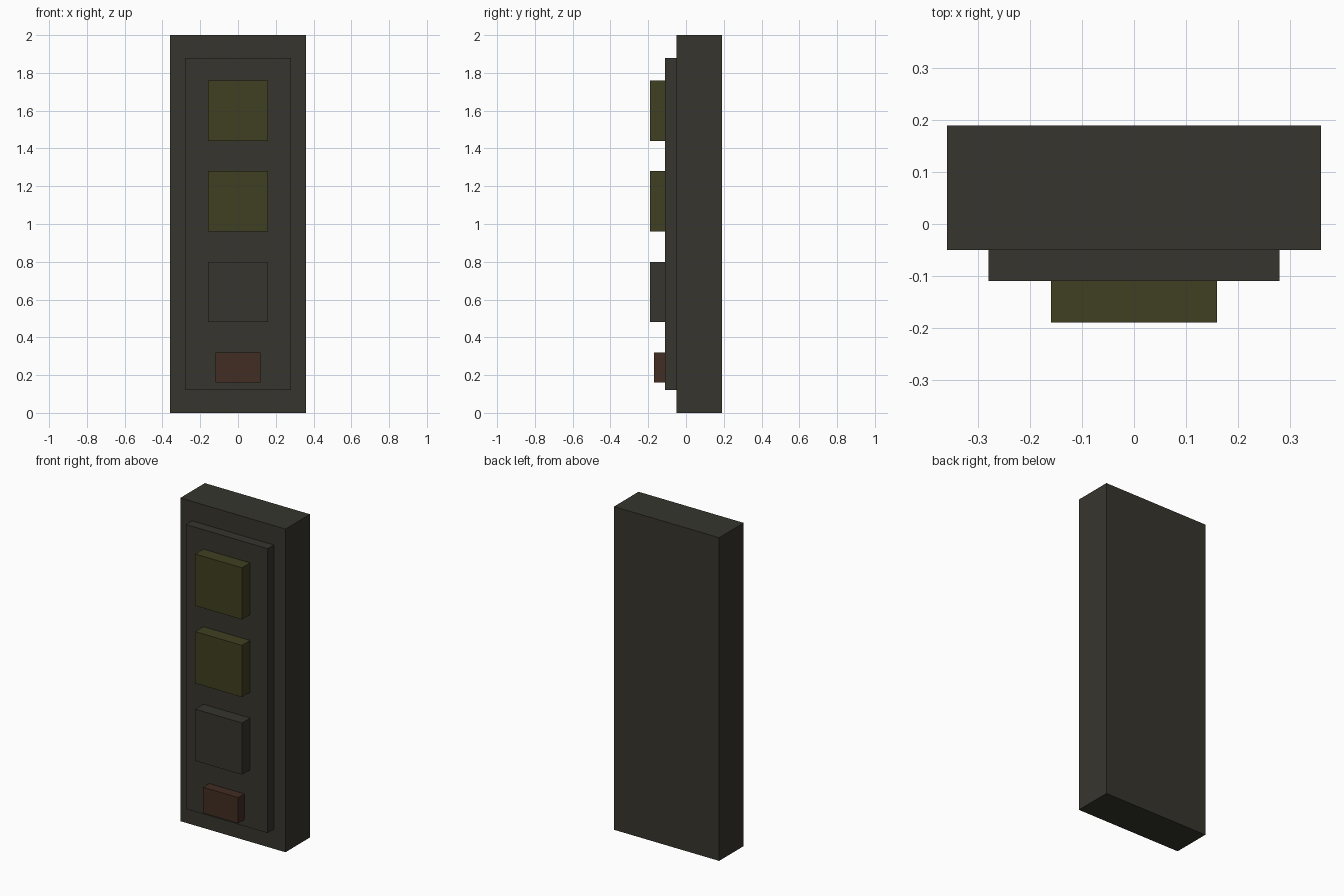
import bpy

if "Cube" in bpy.data.objects:
    bpy.data.objects.remove(bpy.data.objects["Cube"])


def material(name, rgb):
    m = bpy.data.materials.new(name)
    m.diffuse_color = (*rgb, 1.0)
    m.use_nodes = True
    m.node_tree.nodes["Principled BSDF"].inputs["Base Color"].default_value = m.diffuse_color
    return m


def box(name, half_width, y0, y1, z0, z1, mat):
    """Box centred on x = 0, given by its depth and height ranges."""
    bpy.ops.mesh.primitive_cube_add(size=1, location=(0, (y0 + y1) / 2, (z0 + z1) / 2))
    ob = bpy.context.object
    ob.name = name
    ob.scale = (2 * half_width, y1 - y0, z1 - z0)
    bpy.ops.object.transform_apply(location=False, rotation=False, scale=True)
    ob.data.materials.append(mat)
    return ob


dark = material("dark_grey", (0.037, 0.0356, 0.0273))
olive = material("dark_yellow", (0.0513, 0.0497, 0.0152))
rust = material("dark_red", (0.0545, 0.0262, 0.0168))

# Housing and raised front panel
box("housing", 0.36, -0.05, 0.19, 0.0, 2.0, dark)
box("front_panel", 0.28, -0.11, -0.05, 0.12, 1.88, dark)

# Three square buttons, evenly spaced
for i, (name, mat) in enumerate([("lower", dark), ("middle", olive), ("upper", olive)]):
    z = 0.48 + 0.48 * i
    box(name + "_button", 0.16, -0.19, -0.11, z, z + 0.32, mat)

# Small button at the bottom
box("small_button", 0.12, -0.17, -0.11, 0.16, 0.32, rust)
